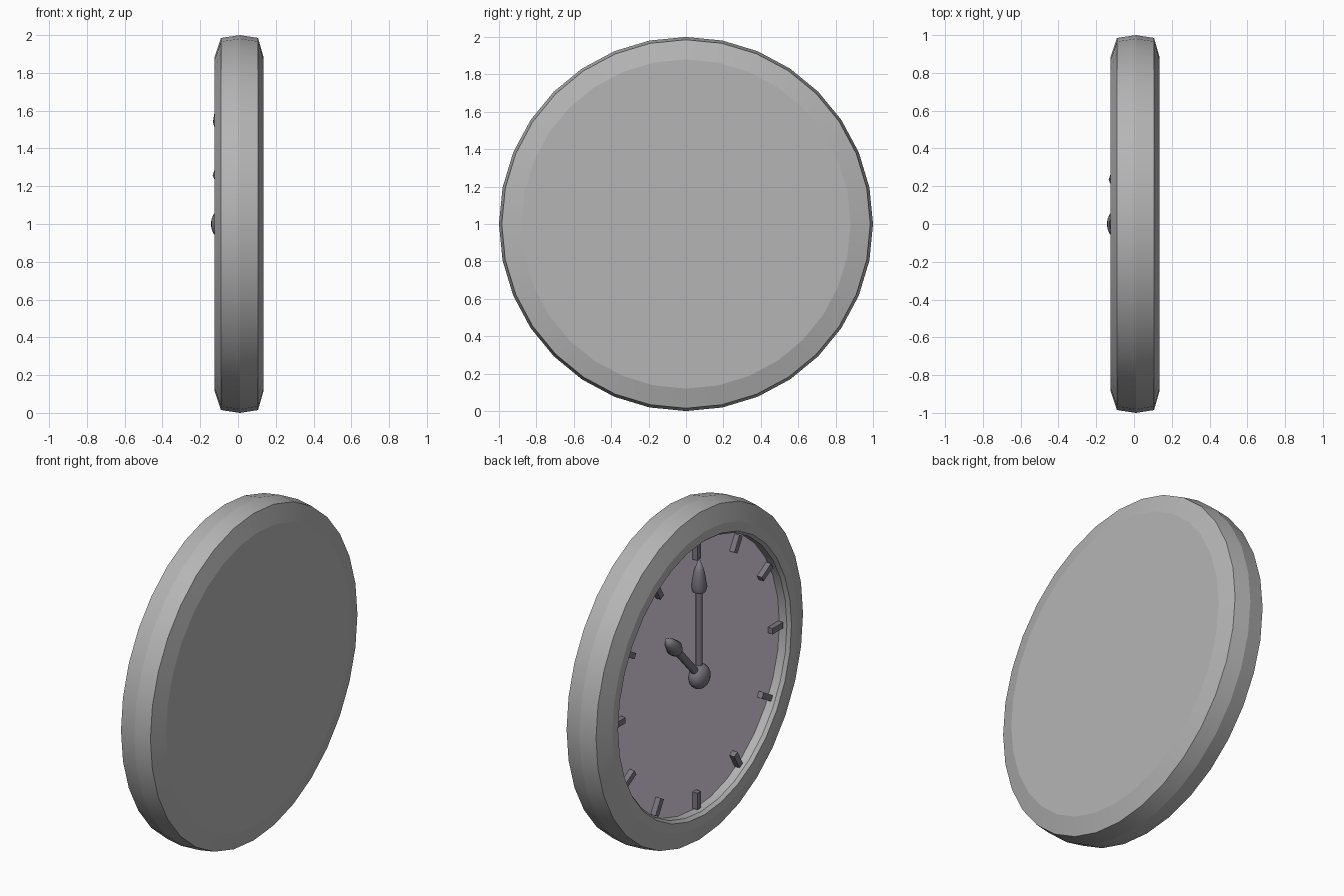
import bpy, bmesh
from math import radians, pi, cos, sin
from mathutils import Matrix, Vector

if "Cube" in bpy.data.objects:
    bpy.data.objects.remove(bpy.data.objects["Cube"])

CENTRE = Vector((0, 0, 1))


def material(name, colour):
    m = bpy.data.materials.new(name)
    m.use_nodes = True
    m.diffuse_color = (*colour, 1)
    m.node_tree.nodes["Principled BSDF"].inputs["Base Color"].default_value = (*colour, 1)
    return m


CASE = material("case grey", (0.46, 0.46, 0.46))
DIAL = material("dial mauve", (0.76, 0.68, 0.78))
DARK = material("dark charcoal", (0.2, 0.19, 0.22))


def finish(name, bm, mat, matrix, sharp):
    bmesh.ops.recalc_face_normals(bm, faces=bm.faces)
    bm.transform(matrix)
    mesh = bpy.data.meshes.new(name)
    bm.to_mesh(mesh)
    bm.free()
    mesh.materials.append(mat)
    mesh.shade_smooth()
    mesh.set_sharp_from_angle(angle=radians(sharp))
    obj = bpy.data.objects.new(name, mesh)
    bpy.context.collection.objects.link(obj)
    return obj


def lathe(name, profile, mat, matrix, sides, sharp=35):
    """Spin (radius, height) points about local z."""
    bm = bmesh.new()
    verts = [bm.verts.new((r, 0, h)) for r, h in profile]
    edges = [bm.edges.new(pair) for pair in zip(verts, verts[1:])]
    bmesh.ops.spin(bm, geom=verts + edges, cent=(0, 0, 0), axis=(0, 0, 1),
                   angle=2 * pi, steps=sides, use_merge=True)
    bmesh.ops.remove_doubles(bm, verts=bm.verts, dist=0.0005)
    return finish(name, bm, mat, matrix, sharp)


# The clock looks along -x; local z of a lathe becomes world x
ALONG_X = Matrix.Translation(CENTRE) @ Matrix.Rotation(pi / 2, 4, 'Y')


def on_dial(angle, x):
    """Local z points outward at a clock angle, clockwise on the dial."""
    return Matrix.Translation(CENTRE + Vector((x, 0, 0))) @ Matrix.Rotation(radians(angle), 4, 'X')


# Case: closed back, rounded rim, lip and inner wall
lathe("case", [(0, 0.136), (0.88, 0.136), (0.985, 0.106), (1.0, 0.01),
               (0.985, -0.09), (0.88, -0.125), (0.825, -0.125),
               (0.81, -0.105), (0.81, -0.045)], CASE, ALONG_X, 32, 14)

# Dial plate
lathe("dial", [(0, -0.055), (0.815, -0.055), (0.815, -0.04), (0, -0.04)],
      DIAL, ALONG_X, 32)

# Hour marks
for hour in range(12):
    bm = bmesh.new()
    bmesh.ops.create_cube(bm, size=1)
    bm.transform(Matrix.Translation((0, 0, 0.75)) @ Matrix.Diagonal((0.035, 0.035, 0.1, 1)))
    finish(f"hour_mark_{hour + 1}", bm, DARK, on_dial(hour * 30 + 30, -0.07), 30)


# Hands: round rod with an arrowhead
def hand(name, angle, rod, base, tip, radius):
    place = on_dial(angle, -0.088)
    lathe(name + "_rod", [(0, 0), (rod, 0), (rod, base + 0.02), (0, base + 0.02)],
          DARK, place, 12)
    lathe(name + "_head", [(0, base), (radius * 0.8, base), (radius, base + 0.03),
                           (radius * 0.65, (base + tip) / 2 + 0.02), (0, tip)],
          DARK, place, 12)


hand("minute_hand", 0, 0.019, 0.51, 0.715, 0.045)
hand("hour_hand", -42.5, 0.022, 0.32, 0.47, 0.046)

# Centre knob, a flattened ball
steps = 8
lathe("centre_knob", [(0.074 * sin(pi * i / steps), -0.09 - 0.054 * cos(pi * i / steps))
                      for i in range(steps + 1)], DARK, ALONG_X, 16, 40)
